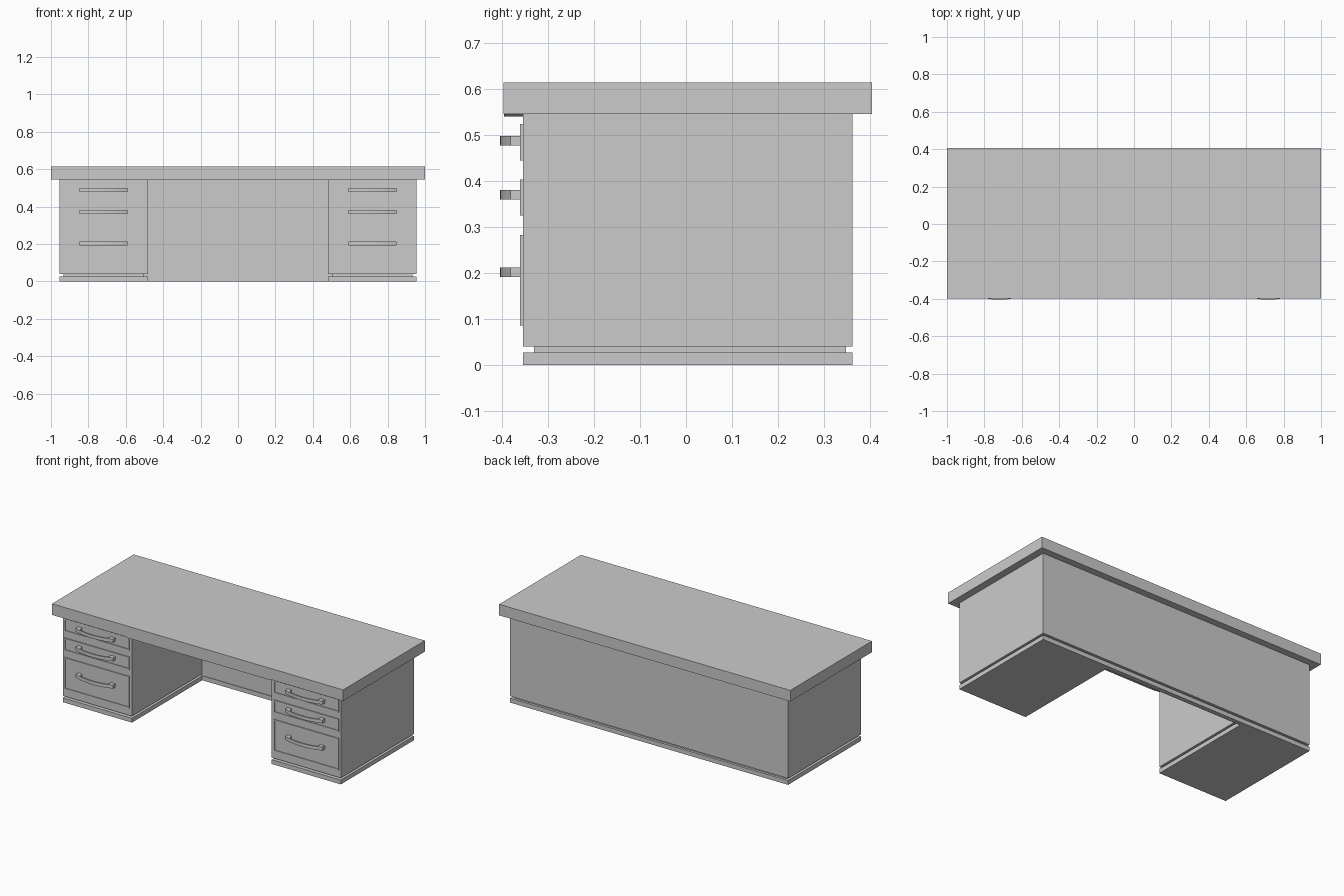
import bpy, bmesh

if "Cube" in bpy.data.objects:
    bpy.data.objects.remove(bpy.data.objects["Cube"])


def finish(name, bm):
    bmesh.ops.recalc_face_normals(bm, faces=bm.faces)
    me = bpy.data.meshes.new(name)
    bm.to_mesh(me)
    bm.free()
    ob = bpy.data.objects.new(name, me)
    bpy.context.collection.objects.link(ob)
    return ob


def make_box(name, x, y, z, rim=None):
    """Box from (min, max) ranges; rim=(width, depth) sinks a panel in the front."""
    bm = bmesh.new()
    bmesh.ops.create_cube(bm, size=1)
    for v in bm.verts:
        v.co = [r[0] if c < 0 else r[1] for c, r in zip(v.co, (x, y, z))]
    bm.normal_update()
    if rim:
        front = [f for f in bm.faces if f.normal.y < -0.9]
        bmesh.ops.inset_region(bm, faces=front, thickness=rim[0])
        inner = bmesh.ops.extrude_face_region(bm, geom=front)["geom"]
        bmesh.ops.delete(bm, geom=front, context="FACES")
        for g in inner:
            if isinstance(g, bmesh.types.BMVert):
                g.co.y += rim[1]
    return finish(name, bm)


def make_prism(name, outline, axis, lo, hi):
    """Extrude an outline along z (points are x,y) or along y (points are x,z)."""
    bm = bmesh.new()
    co = (lambda p: (p[0], p[1], lo)) if axis == "z" else (lambda p: (p[0], lo, p[1]))
    face = bm.faces.new([bm.verts.new(co(p)) for p in outline])
    geom = bmesh.ops.extrude_face_region(bm, geom=[face])["geom"]
    shift = (0, 0, hi - lo) if axis == "z" else (0, hi - lo, 0)
    bmesh.ops.translate(bm, vec=shift, verts=[g for g in geom if isinstance(g, bmesh.types.BMVert)])
    return finish(name, bm)


def make_handle(name, cx, cz):
    # Bow pull: curved bar on two end feet
    half, n = 0.128, 16
    def front(x):
        return -0.405 + 1.42 * x * x
    xs = [-half + 2 * half * i / n for i in range(n + 1)]
    outer = [(cx + x, front(x)) for x in xs]
    foot = 0.028
    xi = [x for x in xs if abs(x) <= half - foot]
    inner = [(cx + x, front(x) + 0.009) for x in reversed(xi)]
    base = -0.358
    outline = (outer + [(cx + half, base), (cx + half - foot, base)] + inner
               + [(cx - half + foot, base), (cx - half, base)])
    ob = make_prism(name, outline, "z", cz - 0.0105, cz + 0.0105)
    bpy.context.view_layer.objects.active = ob
    ob.select_set(True)
    bpy.ops.object.shade_smooth_by_angle()
    ob.select_set(False)


# Desk top and the shallow ceiling strip over the knee space
make_box("desk_top", (-1, 1), (-0.397, 0.405), (0.546, 0.615))
make_prism("knee_space_ceiling",
           [(-0.51, 0.547), (-0.48, 0.541), (0.48, 0.541), (0.51, 0.547)], "y", -0.396, 0.35)


def u_shape(ox, ix, fy, by, iy):
    """U-shaped footprint: two pedestals joined by the back panel."""
    return [(-ox, fy), (-ix, fy), (-ix, iy), (ix, iy), (ix, fy), (ox, fy), (ox, by), (-ox, by)]


# Cabinet body, recessed shadow gap and plinth share the footprint
make_prism("cabinet_body", u_shape(0.955, 0.48, -0.355, 0.362, 0.334), "z", 0.04, 0.547)
make_prism("shadow_gap", u_shape(0.932, 0.504, -0.331, 0.348, 0.338), "z", 0.026, 0.041)
make_prism("plinth", u_shape(0.955, 0.48, -0.355, 0.362, 0.334), "z", 0.0, 0.027)

# Drawer fronts and handles in both pedestals
drawers = [("top", 0.445, 0.525, 0.488), ("middle", 0.325, 0.404, 0.371), ("bottom", 0.086, 0.283, 0.202)]
for side, s in (("left", -1), ("right", 1)):
    cx = s * 0.7195
    for label, z0, z1, hz in drawers:
        make_box(f"{side}_{label}_drawer", (cx - 0.224, cx + 0.224), (-0.361, -0.35), (z0, z1), (0.011, 0.004))
        make_handle(f"{side}_{label}_handle", cx, hz)
